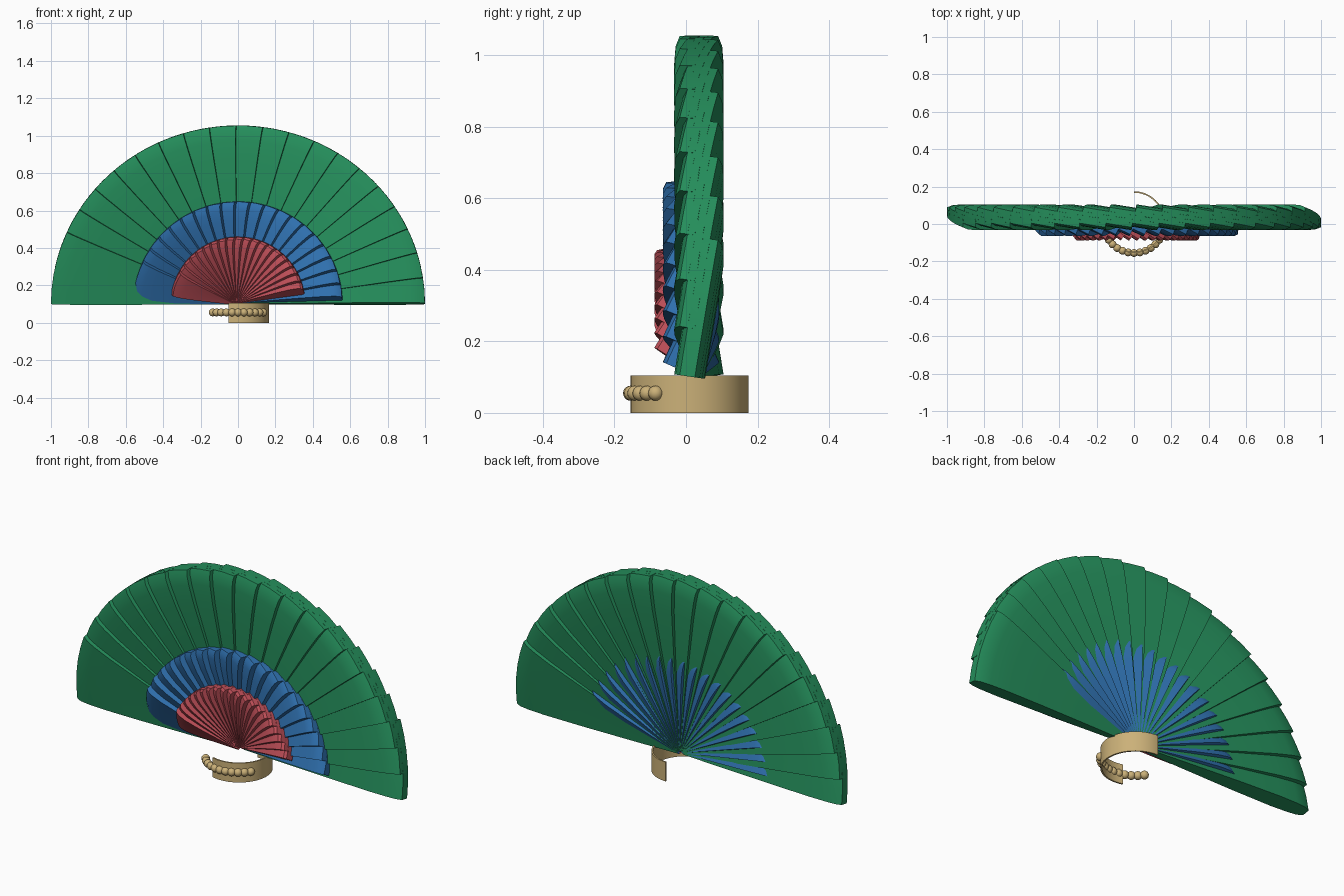
import bpy, bmesh, math
from mathutils import Vector

if "Cube" in bpy.data.objects:
    bpy.data.objects.remove(bpy.data.objects["Cube"])

def material(name, rgb):
    m = bpy.data.materials.new(name)
    m.diffuse_color = (*rgb, 1)
    m.use_nodes = True
    m.node_tree.nodes["Principled BSDF"].inputs["Base Color"].default_value = m.diffuse_color
    return m

GREEN = material("green", (0.018, 0.27, 0.105))
BLUE = material("blue", (0.028, 0.16, 0.42))
RED = material("red", (0.50, 0.075, 0.095))
GOLD = material("gold", (0.60, 0.44, 0.19))

def finish(bm, name, mat, angle=30):
    bmesh.ops.recalc_face_normals(bm, faces=bm.faces)
    me = bpy.data.meshes.new(name)
    bm.to_mesh(me)
    bm.free()
    ob = bpy.data.objects.new(name, me)
    bpy.context.collection.objects.link(ob)
    me.materials.append(mat)
    bpy.ops.object.select_all(action='DESELECT')
    ob.select_set(True)
    bpy.context.view_layer.objects.active = ob
    bpy.ops.object.shade_smooth_by_angle(angle=math.radians(angle))
    return ob

# Thickness of a blade along its length: thin at the hub, rounded at the rim
PROFILE = [(0.02, 0.3), (0.3, 0.6), (0.6, 0.88), (0.82, 1.0),
           (0.92, 0.93), (0.97, 0.8), (1.0, 0.5)]
HALF = math.radians(12)
ARC = 5
HUB_Z = 0.1

def fan(name, mat, radius, zscale, thick, tilt, first, last, y_hub, y_rim, count=20):
    """Row of overlapping wedge blades, each twisted about its own length."""
    bm = bmesh.new()
    t = math.radians(tilt)
    for i in range(count):
        c = math.radians(first + (last - first) * i / (count - 1))
        along = Vector((math.cos(c), 0, math.sin(c)))
        side = Vector((-math.sin(c), 0, math.cos(c)))
        back = Vector((0, 1, 0))
        wide = side * math.cos(t) + back * math.sin(t)
        deep = back * math.cos(t) - side * math.sin(t)
        rings = []
        for s, p in PROFILE:
            ring = []
            for sign, order in ((-1, range(ARC + 1)), (1, range(ARC, -1, -1))):
                for k in order:
                    a = -HALF + 2 * HALF * k / ARC
                    v = (along * math.cos(a) + wide * math.sin(a)) * (s * radius)
                    v += deep * (sign * p * thick / 2)
                    v.y += y_hub + (y_rim - y_hub) * s
                    v.z = v.z * zscale + HUB_Z
                    ring.append(bm.verts.new(v))
            rings.append(ring)
        n = len(rings[0])
        for a, b in zip(rings, rings[1:]):
            for k in range(n):
                bm.faces.new((a[k], a[(k + 1) % n], b[(k + 1) % n], b[k]))
        # end caps as strips
        for ring in (rings[0], rings[-1]):
            for k in range(ARC):
                bm.faces.new((ring[k], ring[k + 1], ring[n - 2 - k], ring[n - 1 - k]))
    return finish(bm, name, mat)

fan("outer_fan", GREEN, 1.0, 0.955, 0.085, 9, 12, 168, 0.036, 0.036)
fan("middle_fan", BLUE, 0.56, 0.98, 0.08, 25, 14, 166, 0.036, 0.012)
fan("inner_fan", RED, 0.36, 1.0, 0.085, 33, 21, 160, 0.03, -0.022)

# Open cuff band under the fan
CX, CY, R = 0.0, 0.01, 0.165
bm = bmesh.new()
prev = None
SEG = 40
for i in range(SEG + 1):
    a = math.radians(90 - 198 * i / SEG)
    cur = [bm.verts.new((CX + r * math.cos(a), CY + r * math.sin(a), z))
           for r, z in ((R - 0.008, 0), (R, 0), (R, 0.105), (R - 0.008, 0.105))]
    if prev:
        for k in range(4):
            bm.faces.new((prev[k], prev[(k + 1) % 4], cur[(k + 1) % 4], cur[k]))
    else:
        bm.faces.new(cur)
    prev = cur
bm.faces.new(prev)
finish(bm, "cuff_band", GOLD)

# String of beads across the front
bm = bmesh.new()
for i in range(11):
    a = math.radians(-145 + 11 * i)
    res = bmesh.ops.create_uvsphere(bm, u_segments=16, v_segments=10, radius=0.021)
    bmesh.ops.translate(bm, verts=res["verts"],
                        vec=(CX + R * math.cos(a), CY + R * math.sin(a), 0.055))
finish(bm, "beads", GOLD, 60)
